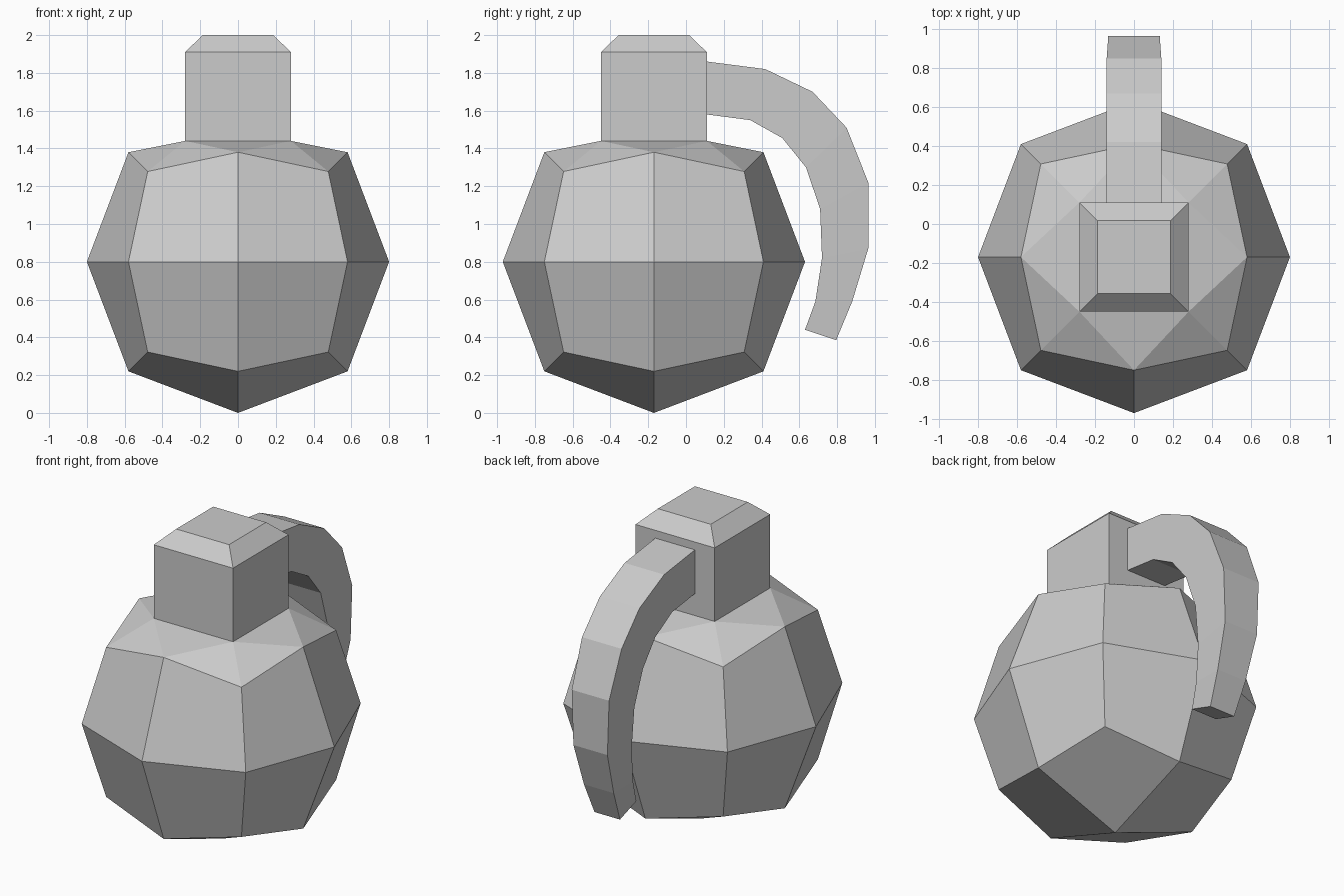
import bpy, bmesh
from mathutils import Vector

if "Cube" in bpy.data.objects:
    bpy.data.objects.remove(bpy.data.objects["Cube"])

CY, CZ = -0.17, 0.8


def finish(name, bm):
    bmesh.ops.recalc_face_normals(bm, faces=bm.faces)
    mesh = bpy.data.meshes.new(name)
    bm.to_mesh(mesh)
    bm.free()
    obj = bpy.data.objects.new(name, mesh)
    bpy.context.collection.objects.link(obj)
    return obj


# Body: cube subdivided once and rounded (face centres, edge middles, corners)
bm = bmesh.new()
bmesh.ops.create_cube(bm, size=2)
bmesh.ops.subdivide_edges(bm, edges=bm.edges[:], cuts=1, use_grid_fill=True)
reach = {1: 0.8, 2: 0.58, 3: 0.478}
ring = {}
top = None
for v in bm.verts:
    key = tuple(round(c) for c in v.co)
    v.co = Vector(key) * reach[sum(map(abs, key))] + Vector((0, CY, CZ))
    if key == (0, 0, 1):
        top = v
    elif key[2] == 1:
        ring[key[:2]] = v
bmesh.ops.delete(bm, geom=[top], context='VERTS')

# Square neck with a chamfered cap, grown out of the body's open top
signs = [(-1, -1), (1, -1), (1, 1), (-1, 1)]
loops = [[bm.verts.new((sx * h, CY + sy * h, z)) for sx, sy in signs]
         for h, z in [(0.28, 1.44), (0.28, 1.91), (0.187, 2.0)]]
for lower, upper in zip(loops, loops[1:]):
    for i in range(4):
        j = (i + 1) % 4
        bm.faces.new((lower[i], lower[j], upper[j], upper[i]))
bm.faces.new(loops[-1])

# Shoulder between the body and the neck
for i, (sx, sy) in enumerate(signs):
    nx, ny = signs[(i + 1) % 4]
    base, following = loops[0][i], loops[0][(i + 1) % 4]
    corner = ring[(sx, sy)]
    bm.faces.new((base, ring[((sx + nx) // 2, (sy + ny) // 2)], following))
    bm.faces.new((base, ring[(sx, 0)], corner))
    bm.faces.new((base, corner, ring[(0, sy)]))
finish("body_and_neck", bm)

# Curved lever: outer (y, z), inner (y, z), half width
stations = [
    ((0.11, 1.86), (0.11, 1.58), 0.14),
    ((0.42, 1.82), (0.34, 1.55), 0.14),
    ((0.67, 1.70), (0.51, 1.455), 0.14),
    ((0.85, 1.51), (0.635, 1.30), 0.14),
    ((0.965, 1.22), (0.71, 1.08), 0.132),
    ((0.965, 0.87), (0.72, 0.82), 0.12),
    ((0.88, 0.59), (0.685, 0.59), 0.105),
    ((0.795, 0.385), (0.63, 0.44), 0.09),
]
bm = bmesh.new()
sections = [[bm.verts.new((x, *p)) for x, p in
             ((-w, outer), (w, outer), (w, inner), (-w, inner))]
            for outer, inner, w in stations]
for a, b in zip(sections, sections[1:]):
    for i in range(4):
        j = (i + 1) % 4
        bm.faces.new((a[i], a[j], b[j], b[i]))
bm.faces.new(sections[0])
bm.faces.new(sections[-1])
finish("lever", bm)
